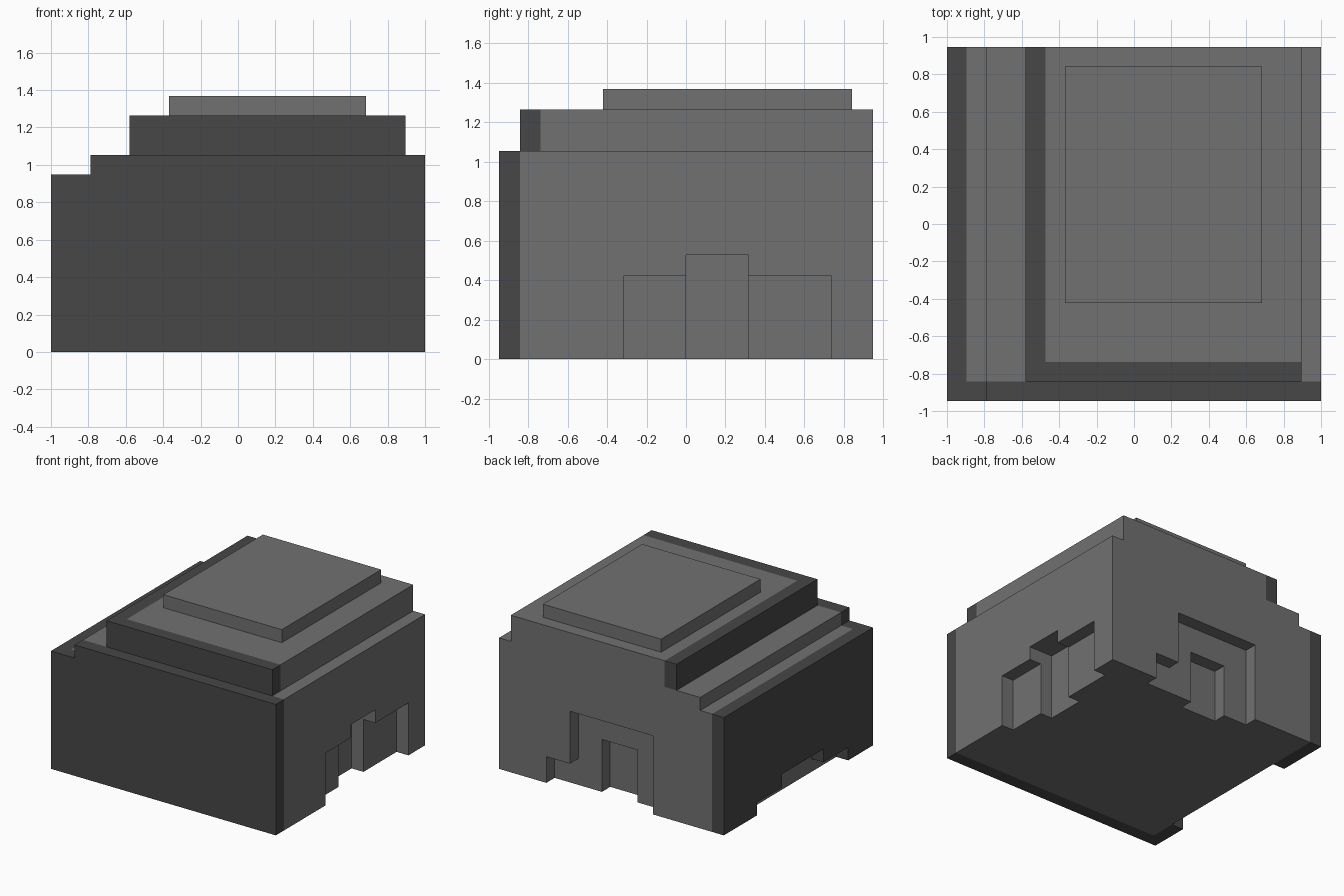
import bpy
import bmesh
from mathutils import Vector

old = bpy.data.objects.get("Cube")
if old:
    bpy.data.objects.remove(old, do_unlink=True)

U = 2 / 19                                # block size: 19 x 18 x 13 blocks
ORIGIN = Vector((-9.5, -9, 0))


def material(name, value):
    mat = bpy.data.materials.new(name)
    mat.use_nodes = True
    colour = (value, value, value, 1)
    mat.diffuse_color = colour
    bsdf = mat.node_tree.nodes["Principled BSDF"]
    bsdf.inputs["Base Color"].default_value = colour
    bsdf.inputs["Roughness"].default_value = 0.9
    return mat


LIGHT = material("light grey stone", 0.165)
DARK = material("dark grey stone", 0.063)


def extrude_profile(name, profile, y0, y1):
    """Extrude an (x, z) outline, given in blocks, from y0 to y1."""
    bm = bmesh.new()
    face = bm.faces.new([bm.verts.new((Vector((x, y0, z)) + ORIGIN) * U) for x, z in profile])
    new = bmesh.ops.extrude_face_region(bm, geom=[face])["geom"]
    verts = [v for v in new if isinstance(v, bmesh.types.BMVert)]
    bmesh.ops.translate(bm, verts=verts, vec=(0, (y1 - y0) * U, 0))
    bmesh.ops.recalc_face_normals(bm, faces=bm.faces)
    mesh = bpy.data.meshes.new(name)
    bm.to_mesh(mesh)
    bm.free()
    obj = bpy.data.objects.new(name, mesh)
    bpy.context.collection.objects.link(obj)
    mesh.materials.append(LIGHT)
    mesh.materials.append(DARK)
    return obj


def box(name, x, y, z):
    return extrude_profile(name, [(x[0], z[0]), (x[1], z[0]), (x[1], z[1]), (x[0], z[1])], *y)


def carve(obj, x, y, z):
    """Cut a box-shaped recess."""
    cutter = box("recess_cutter", x, y, z)
    cutter.hide_render = True
    mod = obj.modifiers.new("recess", 'BOOLEAN')
    mod.operation = 'DIFFERENCE'
    mod.solver = 'EXACT'
    mod.object = cutter
    bpy.context.view_layer.objects.active = obj
    bpy.ops.object.modifier_apply(modifier=mod.name)
    bpy.data.objects.remove(cutter, do_unlink=True)


def paint_border(obj, x, y):
    """Make everything right of x or in front of y the dark stone."""
    limit = (Vector((x, y, 0)) + ORIGIN) * U
    bm = bmesh.new()
    bm.from_mesh(obj.data)
    for normal in ((1, 0, 0), (0, 1, 0)):
        bmesh.ops.bisect_plane(bm, geom=bm.verts[:] + bm.edges[:] + bm.faces[:],
                               dist=1e-5, plane_co=limit, plane_no=normal)
    for f in bm.faces:
        c = f.calc_center_median()
        f.material_index = int(c.x < limit.x - 1e-4 or c.y < limit.y - 1e-4)
    bm.to_mesh(obj.data)
    bm.free()


# Main block with a lower step along one side
base = extrude_profile("base_block",
                       [(0, 0), (19, 0), (19, 10), (2, 10), (2, 9), (0, 9)], 0, 18)

# Recesses in the left (+x) side
carve(base, (18, 20), (6, 16), (-1, 4))
carve(base, (17, 20), (9, 12), (-1, 5))
# Recesses in the back
carve(base, (6, 13), (17, 19), (-1, 6))
carve(base, (12.5, 15), (17, 19), (-1, 2))
carve(base, (8, 11), (16, 18.5), (-1, 4))
# Low recesses in the right (-x) side
carve(base, (-1, 1), (3, 14), (-1, 1))
carve(base, (-1, 1), (6, 11), (-0.5, 2))
paint_border(base, 1, 1)

# Upper tier and cap slab
tier = box("upper_tier", (4, 18), (1, 18), (10, 12))
paint_border(tier, 5, 2)
box("cap_slab", (6, 16), (5, 17), (12, 13))
